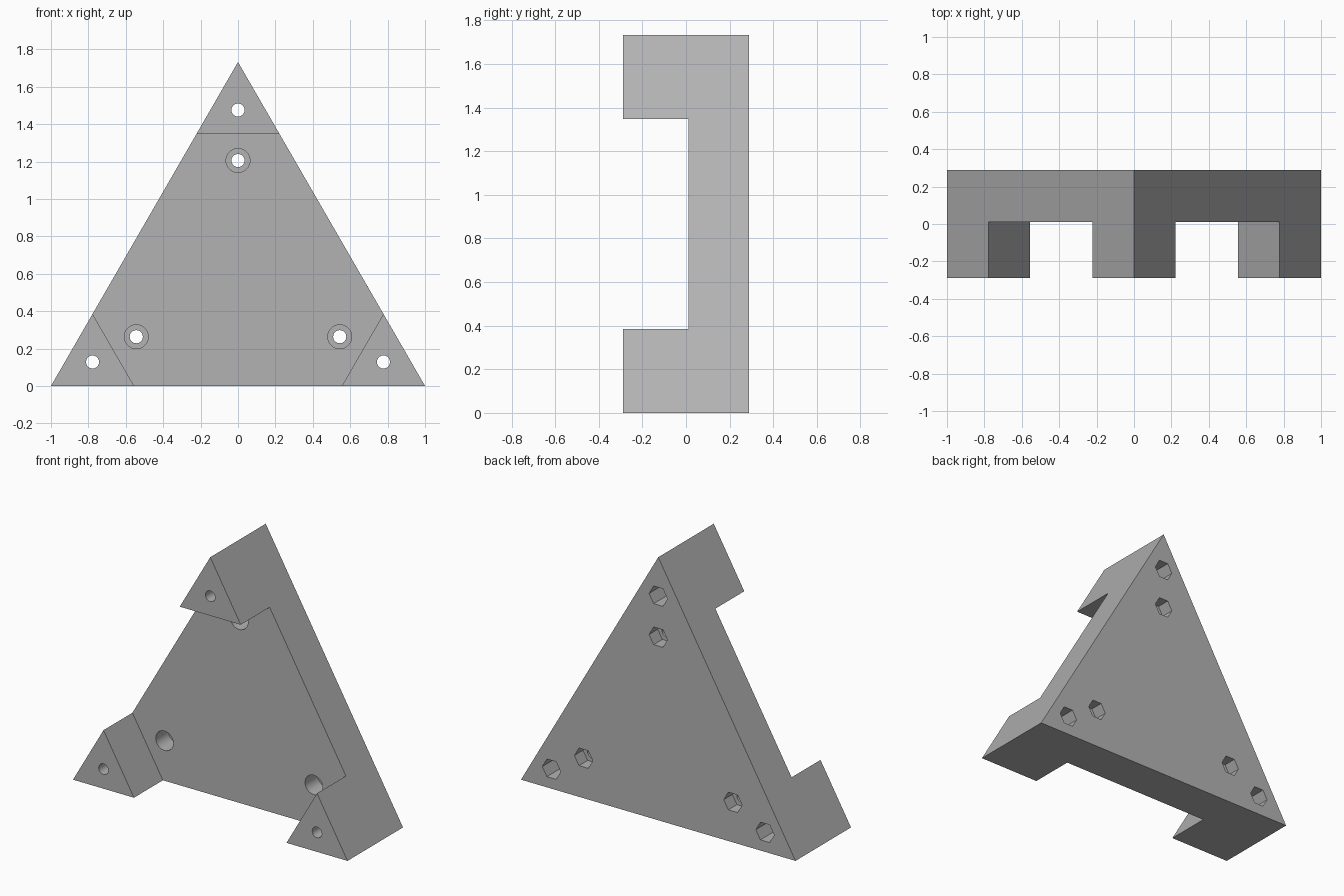
import bpy, bmesh
from math import cos, sin, pi, radians, sqrt

cube = bpy.data.objects.get("Cube")
if cube:
    bpy.data.objects.remove(cube, do_unlink=True)

HEIGHT = sqrt(3)
CENTRE = HEIGHT / 3
BACK = HEIGHT / 6
FRONT = -BACK
PLATE_FRONT = 0.012
OVER = 0.05
CORNERS = [radians(a) for a in (90, 210, 330)]

grey = bpy.data.materials.new("plain grey")
grey.use_nodes = True
colour = (0.45, 0.45, 0.45, 1)
grey.diffuse_color = colour
grey.node_tree.nodes["Principled BSDF"].inputs["Base Color"].default_value = colour


def prism(name, x, z, radius, sides, y0, y1, turn=0):
    """Regular prism running along y, first corner at angle turn."""
    bm = bmesh.new()
    ring = []
    for i in range(sides):
        a = turn + 2 * pi * i / sides
        ring.append(bm.verts.new((x + radius * cos(a), y0, z + radius * sin(a))))
    face = bm.faces.new(ring)
    out = bmesh.ops.extrude_face_region(bm, geom=[face])
    for v in out["geom"]:
        if isinstance(v, bmesh.types.BMVert):
            v.co.y = y1
    bmesh.ops.recalc_face_normals(bm, faces=bm.faces[:])
    mesh = bpy.data.meshes.new(name)
    bm.to_mesh(mesh)
    bm.free()
    mesh.materials.append(grey)
    obj = bpy.data.objects.new(name, mesh)
    bpy.context.collection.objects.link(obj)
    return obj


# Triangular body
body = prism("triangular_bracket", 0, CENTRE, 2 * CENTRE, 3, FRONT, BACK, pi / 2)
bpy.context.view_layer.objects.active = body
body.select_set(True)


def cut(cutter):
    """Subtract a helper from the body and discard it."""
    cutter.hide_render = True
    mod = body.modifiers.new("cut", "BOOLEAN")
    mod.operation = "DIFFERENCE"
    mod.solver = "EXACT"
    mod.object = cutter
    bpy.ops.object.modifier_apply(modifier=mod.name)
    bpy.data.objects.remove(cutter, do_unlink=True)


# Front recess: an inverted triangle leaves the three corner blocks standing
cut(prism("recess_cutter", 0, CENTRE, 2 * (1.347 - CENTRE), 3,
          FRONT - OVER, PLATE_FRONT, -pi / 2))

for a in CORNERS:
    # Outer hole through the corner block, with a deep nut pocket behind
    x, z = 0.898 * cos(a), CENTRE + 0.898 * sin(a)
    cut(prism("outer_hole", x, z, 0.035, 32, FRONT - OVER, BACK + OVER))
    cut(prism("outer_nut_pocket", x, z, 0.067, 6, BACK - 0.25, BACK + OVER))
    # Inner hole through the plate, counterbored in front, nut pocket behind
    x, z = 0.628 * cos(a), CENTRE + 0.628 * sin(a)
    cut(prism("inner_hole", x, z, 0.035, 32, FRONT - OVER, BACK + OVER))
    cut(prism("inner_counterbore", x, z, 0.064, 32, FRONT - OVER, PLATE_FRONT + 0.13))
    cut(prism("inner_nut_pocket", x, z, 0.067, 6, BACK - 0.09, BACK + OVER))

bpy.ops.object.shade_smooth_by_angle(angle=radians(30))
